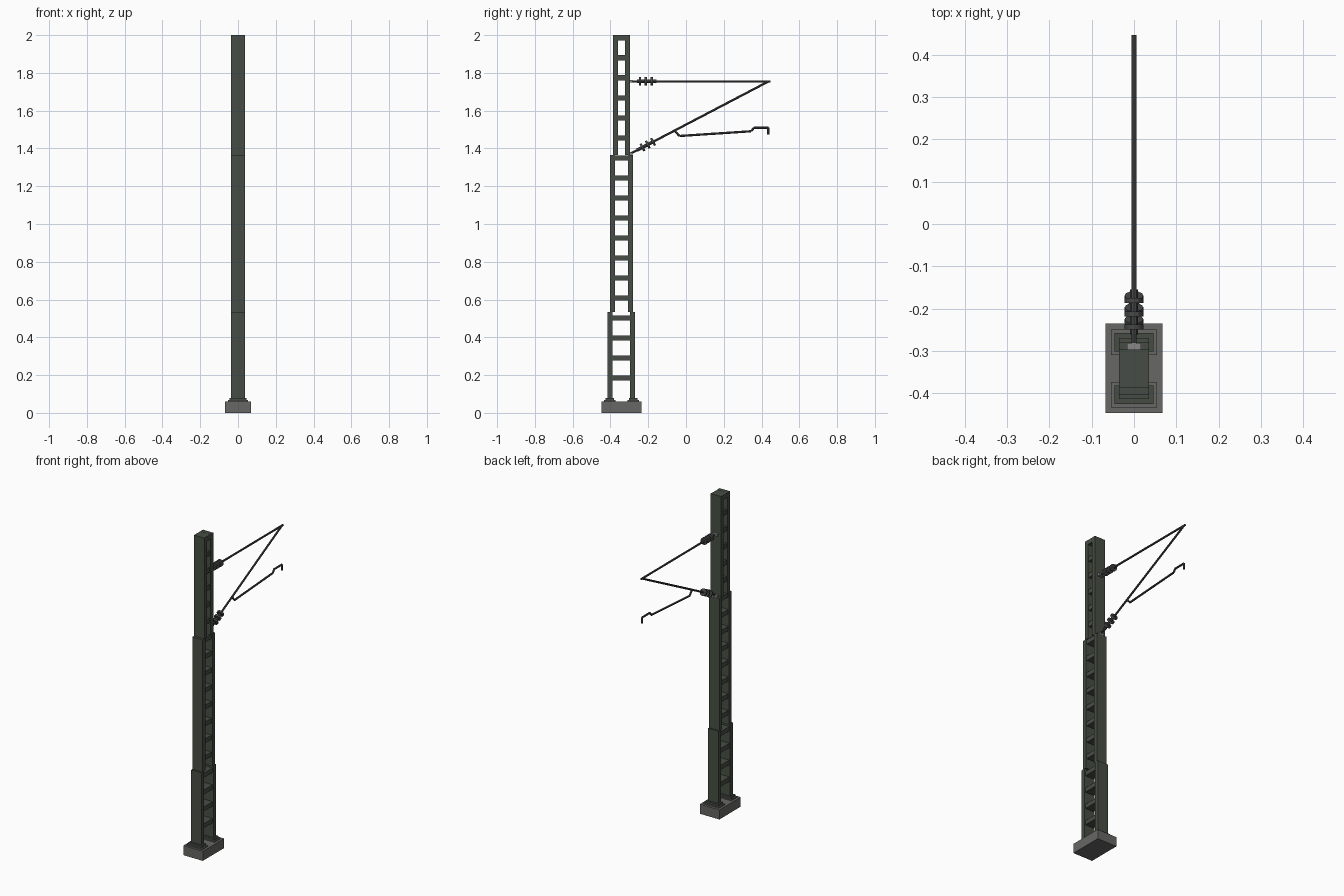
import bpy
from mathutils import Vector

if "Cube" in bpy.data.objects:
    bpy.data.objects.remove(bpy.data.objects["Cube"])


def material(name, rgb):
    m = bpy.data.materials.new(name)
    m.diffuse_color = (*rgb, 1)
    m.use_nodes = True
    m.node_tree.nodes["Principled BSDF"].inputs["Base Color"].default_value = m.diffuse_color
    return m


GREEN = material("dark green steel", (0.062, 0.076, 0.058))
CONCRETE = material("grey concrete", (0.135, 0.135, 0.13))
TUBE = material("dark grey tube", (0.062, 0.066, 0.062))
ZINC = material("light galvanised steel", (0.25, 0.25, 0.25))
MAST_Y = -0.342


def box(name, x0, x1, y0, y1, z0, z1, mat):
    bpy.ops.mesh.primitive_cube_add(
        size=1, location=((x0 + x1) / 2, (y0 + y1) / 2, (z0 + z1) / 2))
    o = bpy.context.object
    o.scale = (x1 - x0, y1 - y0, z1 - z0)
    bpy.ops.object.transform_apply(location=False, rotation=False)
    o.name = name
    o.data.materials.append(mat)
    return o


def rod(name, a, b, radius, mat, sides=8):
    """Cylinder between two (y, z) points in the x = 0 plane."""
    a, b = Vector((0, *a)), Vector((0, *b))
    d = b - a
    bpy.ops.mesh.primitive_cylinder_add(
        vertices=sides, radius=radius, depth=d.length, location=(a + b) / 2,
        rotation=d.to_track_quat('Z', 'Y').to_euler())
    o = bpy.context.object
    o.name = name
    o.data.materials.append(mat)
    bpy.ops.object.shade_smooth_by_angle()
    return o


# Concrete foundation
box("foundation", -0.068, 0.068, -0.447, -0.235, 0, 0.06, CONCRETE)

# Stepped mast: two rails per section, narrowing upwards
SECTIONS = [("lower", 0.0725, 0.06, 0.533), ("middle", 0.061, 0.533, 1.365),
            ("upper", 0.0445, 1.365, 2.0)]
RAIL = 0.026
for label, half, z0, z1 in SECTIONS:
    for side, s in (("front", -1), ("back", 1)):
        ys = sorted((MAST_Y + s * half, MAST_Y + s * (half - RAIL)))
        box(f"{label}_{side}_rail", -0.036, 0.036, *ys, z0, z1, GREEN)

# Foot plates under the rails
for side, s in (("front", -1), ("back", 1)):
    y = MAST_Y + s * 0.062
    box(f"{side}_foot_plate", -0.054, 0.054, y - 0.03, y + 0.03, 0.06, 0.067, CONCRETE)
    box(f"{side}_foot_collar", -0.046, 0.046, y - 0.022, y + 0.022, 0.067, 0.079, GREEN)

# Rungs tying the rails together
for i in range(18):
    z = 0.185 + 0.1059 * i
    half = next(h for _, h, z0, z1 in SECTIONS if z < z1) - RAIL + 0.002
    w = 0.036 if i == 17 else 0.03
    box(f"rung_{i + 1}", -w, w, MAST_Y - half, MAST_Y + half,
        z - 0.014, min(z + 0.014, 2.0), GREEN)

# Cantilever: top tube and diagonal strut meeting at the tip
TIP = (0.437, 1.755)
TOP_ROOT, LOW_ROOT = (-0.30, 1.755), (-0.295, 1.372)
rod("top_tube", TOP_ROOT, (0.447, 1.755), 0.006, TUBE)
rod("diagonal_strut", LOW_ROOT, TIP, 0.006, TUBE)

# Wall brackets and ribbed insulators
for label, root, zoff in (("top", TOP_ROOT, 0), ("strut", LOW_ROOT, 0)):
    y, z = root
    box(f"{label}_bracket", -0.017, 0.017, -0.302, -0.282, z - 0.007, z + 0.007, ZINC)
    a = Vector(root)
    d = (Vector(TIP) - a).normalized()
    for k in range(3):
        p = a + d * ((0.056 if label == "top" else 0.073) + 0.0315 * k)
        rod(f"{label}_insulator_rib_{k + 1}", p - d * 0.006, p + d * 0.006, 0.022, TUBE, 12)
    rod(f"{label}_insulator_core", a + d * 0.04, a + d * 0.145, 0.009, TUBE)

# Registration arm hanging from the strut, with a hooked end
ARM = [(-0.06, 1.494), (-0.035, 1.466), (0.345, 1.491), (0.36, 1.51),
       (0.436, 1.51), (0.436, 1.474)]
for i, (a, b) in enumerate(zip(ARM, ARM[1:])):
    rod(f"registration_arm_{i + 1}", a, b, 0.006, TUBE)
